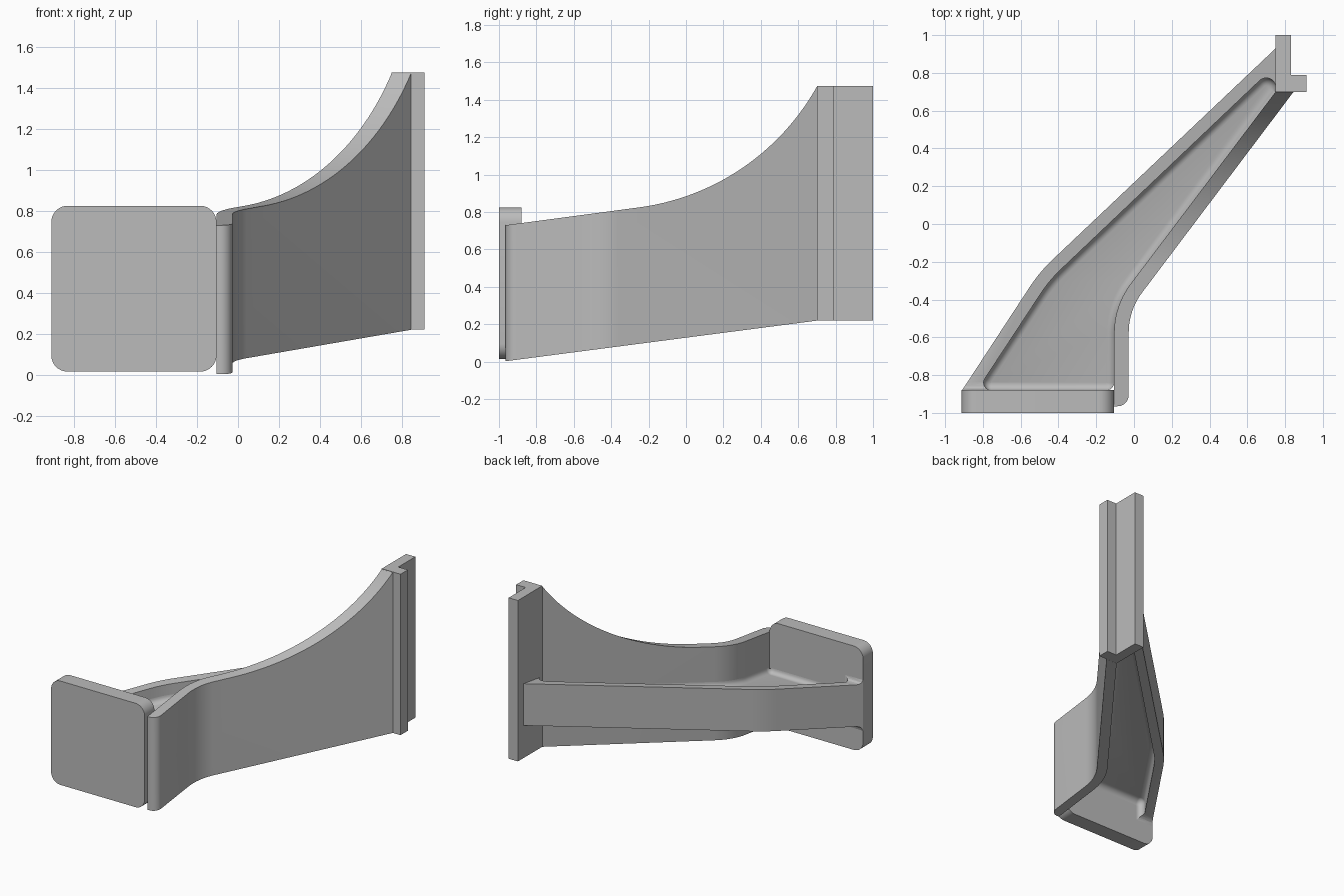
import bpy, bmesh, math
from mathutils import Vector

if "Cube" in bpy.data.objects:
    bpy.data.objects.remove(bpy.data.objects["Cube"])

grey = bpy.data.materials.new("plain grey")
grey.diffuse_color = (0.5, 0.5, 0.5, 1)
grey.use_nodes = True
grey.node_tree.nodes["Principled BSDF"].inputs["Base Color"].default_value = grey.diffuse_color
SLOPE = 0.14            # rise of the rib and floor towards the back


def arc(prev, cur, nxt, r, n=10):
    """Points of a rounded corner of radius r."""
    p, c, q = Vector(prev), Vector(cur), Vector(nxt)
    if r == 0:
        return [c]
    u, v = (p - c).normalized(), (q - c).normalized()
    half = u.angle(v) / 2
    t = r / math.tan(half)
    centre = c + (u + v).normalized() * r / math.sin(half)
    a, b = c + u * t - centre, c + v * t - centre
    total = a.angle(b)
    return [centre + (a * math.sin((1 - k / n) * total) + b * math.sin(k / n * total))
            / math.sin(total) for k in range(n + 1)]


def rounded(pts):
    """Closed outline from (x, y, corner radius) entries."""
    out = []
    for i, (x, y, r) in enumerate(pts):
        out += arc(pts[i - 1][:2], (x, y), pts[(i + 1) % len(pts)][:2], r)
    return out


def finish(name, bm):
    bmesh.ops.recalc_face_normals(bm, faces=bm.faces)
    me = bpy.data.meshes.new(name)
    bm.to_mesh(me)
    bm.free()
    ob = bpy.data.objects.new(name, me)
    bpy.context.collection.objects.link(ob)
    me.materials.append(grey)
    return ob


def prism(name, outline, axis, lo, hi):
    """Extrude a 2D outline along x, y or z."""
    place = {'x': lambda p, h: (h, p[0], p[1]),
             'y': lambda p, h: (p[0], h, p[1]),
             'z': lambda p, h: (p[0], p[1], h)}[axis]
    bm = bmesh.new()
    a = [bm.verts.new(place(p, lo)) for p in outline]
    b = [bm.verts.new(place(p, hi)) for p in outline]
    bm.faces.new(a)
    bm.faces.new(b)
    for i in range(len(a)):
        j = (i + 1) % len(a)
        bm.faces.new((a[i], a[j], b[j], b[i]))
    return finish(name, bm)


def smooth(ob):
    bpy.ops.object.select_all(action='DESELECT')
    bpy.context.view_layer.objects.active = ob
    ob.select_set(True)
    bpy.ops.object.shade_smooth_by_angle(angle=math.radians(25))


def plan_and_side(name, plan, side):
    """Solid that has one outline from above and another from the side."""
    ob = prism(name, plan, 'z', -0.5, 2)
    cutter = prism("cutter", side, 'x', -2, 2)
    cutter.hide_render = True
    mod = ob.modifiers.new("trim", 'BOOLEAN')
    mod.operation, mod.solver, mod.object = 'INTERSECT', 'EXACT', cutter
    bpy.context.view_layer.objects.active = ob
    bpy.ops.object.modifier_apply(modifier=mod.name)
    bpy.data.objects.remove(cutter)
    smooth(ob)
    return ob


# front mounting plate with rounded corners
x0, x1, z0, z1, r = -0.912, -0.105, 0.015, 0.825, 0.08
smooth(prism("front_plate", rounded([(x0, z0, r), (x1, z0, r), (x1, z1, r), (x0, z1, r)]),
             'y', -1, -0.88))

# L-shaped rear flange
prism("rear_flange", [(0.75, 0.70), (0.912, 0.70), (0.912, 0.79), (0.83, 0.79),
                      (0.83, 1.0), (0.75, 1.0)], 'z', 0.22, 1.475)

# tall curved side web
web_plan = rounded([(-0.105, -0.965, 0), (-0.028, -0.965, 0.06), (-0.028, -0.457, 0.35),
                    (0.845, 0.70, 0), (0.75, 0.70, 0), (-0.105, -0.433, 0.43)])
R, a0, a1 = 1.282, math.radians(7.6), math.radians(60.8)
sweep = [(-0.25 + R * (math.sin(a) - math.sin(a0)), 0.825 + R * (math.cos(a0) - math.cos(a)))
         for a in (a0 + (a1 - a0) * k / 28 for k in range(29))]
web_side = [(-1.0, 0.0), (-0.96, 0.003), (0.72, 0.222), (0.72, 1.475)] + sweep[::-1] + [(-1.0, 0.725)]
plan_and_side("side_web", web_plan, web_side)

# pocket outline between plate, web, flange and rib
pocket = [(-0.83, -0.88, 0.04), (-0.105, -0.88, 0.04), (-0.105, -0.433, 0.43),
          (0.75, 0.70, 0), (0.75, 0.84, 0.05), (-0.4475, -0.298, 0.73)]

# low rib along the back left, blended into plate and flange
A, B, C, D, E, F = pocket
rib_plan = ([Vector((-0.91, -0.88))] + arc((-0.91, -0.88), (-0.5, -0.254), (0.75, 0.93), 0.8)
            + [Vector((0.75, 0.93))] + arc(D[:2], E[:2], F[:2], E[2])
            + arc(E[:2], F[:2], A[:2], F[2]) + arc(F[:2], A[:2], B[:2], A[2]))
flare = [(-0.90, 0.04), (-0.88, 0.035), (-0.872, 0.015), (-0.86, 0.005), (-0.84, 0), (1.0, 0)]
mid = lambda y: 0.383 + SLOPE * (y + 0.88)
rib_side = ([(y, mid(y) + 0.163 + f) for y, f in flare]
            + [(y, mid(y) - 0.163 - f) for y, f in flare[::-1]])
plan_and_side("back_rib", rib_plan, rib_side)


def inset(pts, d):
    """Move a counter-clockwise outline inwards."""
    out = []
    for i, p in enumerate(pts):
        u = (p - pts[i - 1]).normalized()
        v = (pts[(i + 1) % len(pts)] - p).normalized()
        n = Vector((-u.y, u.x)) + Vector((-v.y, v.x))
        out.append(p + n * (2 * d / n.length_squared))
    return out


# pocket floor with fillets rising to the walls above and below
outline, half, fil, steps = rounded(pocket), 0.04, 0.04, 6
bm = bmesh.new()
rims = []
for sign in (1, -1):
    last = None
    for k in range(steps + 1):
        t = math.pi / 2 * k / steps
        h = sign * (half + fil * (1 - math.sin(t)))
        ring = [bm.verts.new((p.x, p.y, mid(p.y) + h))
                for p in inset(outline, fil * (1 - math.cos(t)))]
        if last:
            for i in range(len(ring)):
                j = (i + 1) % len(ring)
                bm.faces.new((last[i], last[j], ring[j], ring[i]))
        else:
            rims.append(ring)
        last = ring
    bm.faces.new(last)
for i in range(len(outline)):
    j = (i + 1) % len(outline)
    bm.faces.new((rims[0][i], rims[0][j], rims[1][j], rims[1][i]))
smooth(finish("pocket_floor", bm))
